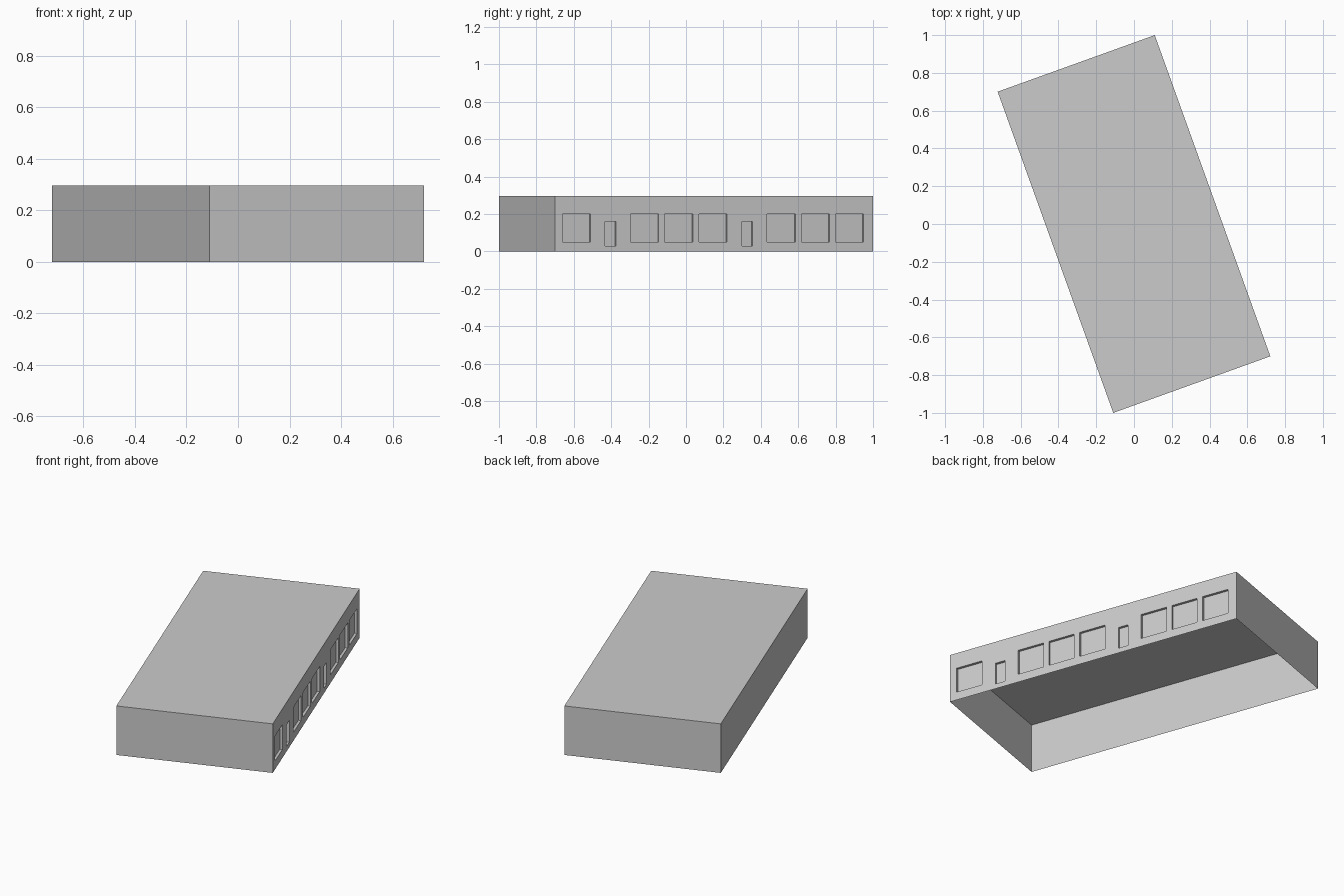
import bpy, bmesh, math
from mathutils import Vector, Matrix

if "Cube" in bpy.data.objects:
    bpy.data.objects.remove(bpy.data.objects["Cube"])

W, L, H = 0.884, 1.807, 0.295
ANGLE = math.radians(19.8)
DEPTH = 0.015

# window and vent recesses on the right wall: (y0, y1, z0, z1)
recesses = []
for i in range(9):
    c = -0.782 + 0.194 * i
    if i in (1, 5):
        recesses.append((c - 0.030, c + 0.030, 0.03, 0.16))
    else:
        recesses.append((c - 0.080, c + 0.080, 0.05, 0.20))

# hollow building shell, open underneath
bm = bmesh.new()
bmesh.ops.create_cube(bm, size=1)
bmesh.ops.scale(bm, vec=(W, L, H), verts=bm.verts)
bmesh.ops.translate(bm, vec=(0, 0, H / 2), verts=bm.verts)
bm.normal_update()
bmesh.ops.delete(bm, geom=[f for f in bm.faces if f.normal.z < -0.5], context='FACES')


def cut(point, normal):
    geom = bm.verts[:] + bm.edges[:] + bm.faces[:]
    bmesh.ops.bisect_plane(bm, geom=geom, plane_co=point, plane_no=normal, dist=1e-5)


# slice the shell along all opening borders
for y in sorted({y for r in recesses for y in r[:2]}):
    cut((0, y, 0), (0, 1, 0))
for z in sorted({z for r in recesses for z in r[2:]}):
    cut((0, 0, z), (0, 0, 1))

# sink each opening into the right wall
for y0, y1, z0, z1 in recesses:
    bm.normal_update()
    panel = []
    for f in bm.faces:
        c = f.calc_center_median()
        if f.normal.x > 0.9 and c.x > W / 2 - 0.001 and y0 < c.y < y1 and z0 < c.z < z1:
            panel.append(f)
    bmesh.ops.inset_region(bm, faces=panel, thickness=0.0, depth=0.0)
    verts = list({v for f in panel for v in f.verts})
    bmesh.ops.translate(bm, vec=(-DEPTH, 0, 0), verts=verts)

# tidy flat areas and turn the building in plan
bmesh.ops.dissolve_limit(bm, angle_limit=0.01, verts=bm.verts[:], edges=bm.edges[:])
bmesh.ops.rotate(bm, cent=Vector(), matrix=Matrix.Rotation(ANGLE, 3, 'Z'), verts=bm.verts)
mesh = bpy.data.meshes.new("building_shell")
bm.to_mesh(mesh)
bm.free()
bpy.context.collection.objects.link(bpy.data.objects.new("building_shell", mesh))
